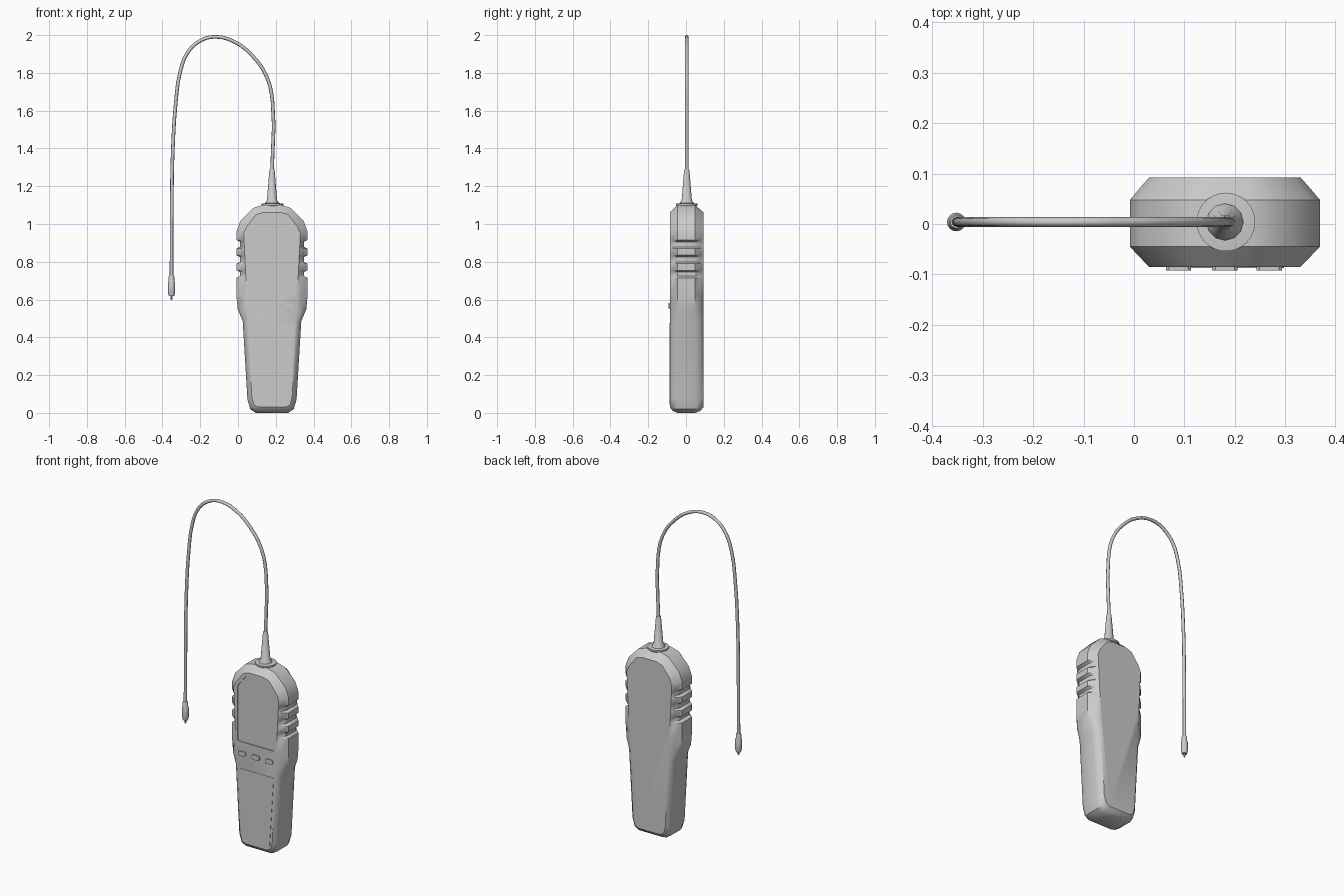
import bpy, bmesh, math

if "Cube" in bpy.data.objects:
    bpy.data.objects.remove(bpy.data.objects["Cube"])

CX = 0.18          # centre line of the handset
Y_FRONT, Y_BACK = -0.085, 0.092


def finish(name, bm, angle=32):
    bmesh.ops.recalc_face_normals(bm, faces=bm.faces[:])
    me = bpy.data.meshes.new(name)
    bm.to_mesh(me)
    bm.free()
    ob = bpy.data.objects.new(name, me)
    bpy.context.collection.objects.link(ob)
    bpy.ops.object.select_all(action='DESELECT')
    ob.select_set(True)
    bpy.context.view_layer.objects.active = ob
    if angle:
        bpy.ops.object.shade_smooth_by_angle(angle=math.radians(angle))
    return ob


def mirror(half):
    """Closed outline from its right half (half width, z), bottom to top."""
    return [(CX + w, z) for w, z in half] + [(CX - w, z) for w, z in reversed(half)]


def loft(bm, rings):
    loops = [[bm.verts.new(p) for p in r] for r in rings]
    n = len(loops[0])
    for a, b in zip(loops, loops[1:]):
        for i in range(n):
            j = (i + 1) % n
            bm.faces.new((a[i], a[j], b[j], b[i]))
    bm.faces.new(loops[0])
    bm.faces.new(loops[-1])


def plate(name, outline, y0, y1, angle=None):
    bm = bmesh.new()
    loft(bm, [[(x, y, z) for x, z in outline] for y in (y0, y1)])
    return finish(name, bm, angle)


def lathe(name, cx, cy, profile, sides):
    bm = bmesh.new()
    loft(bm, [[(cx + r * math.cos(2 * math.pi * i / sides),
                cy + r * math.sin(2 * math.pi * i / sides), z)
               for i in range(sides)] for r, z in profile])
    return finish(name, bm, 35)


# Body outline: wide side wall and the straighter front/back face edge
side = [(0.085, 0.0), (0.115, 0.02), (0.13, 0.07), (0.155, 0.485),
        (0.182, 0.55), (0.188, 0.62)]
for lo, hi in ((0.72, 0.75), (0.795, 0.83), (0.875, 0.91)):   # grip notches
    side += [(0.188, lo - 0.005), (0.17, lo + 0.004), (0.17, hi - 0.004), (0.188, hi + 0.005)]
side += [(0.188, 0.96), (0.168, 1.015), (0.1, 1.085), (0.05, 1.10)]
face = [(0.07, 0.03), (0.095, 0.042), (0.107, 0.085)]
face += [(0.105 + 0.05 * (z - 0.05), z) for w, z in side[3:-4]]
face += [(0.15, 0.95), (0.135, 0.985), (0.085, 1.05), (0.045, 1.062)]


def ring(y, t_low, t_high):
    half = []
    for (w, z), (fw, fz) in zip(side, face):
        t = t_low if z < 0.6 else t_high
        half.append((w + (fw - w) * t, z + (fz - z) * t))
    return [(x, y, z) for x, z in mirror(half)]


bm = bmesh.new()
loft(bm, [ring(Y_FRONT, 1, 1), ring(-0.07, 0.35, 0.62), ring(-0.045, 0, 0),
          ring(0.048, 0, 0), ring(0.076, 0.35, 0.62), ring(Y_BACK, 1, 1)])
body = finish("body", bm)

# Recessed display window
cutter = plate("window_cutter", mirror([(0.113, 0.635), (0.122, 0.639), (0.125, 0.648),
                                        (0.125, 0.955), (0.117, 0.975), (0.07, 1.034),
                                        (0.055, 1.04)]), -0.12, Y_FRONT + 0.006)
cutter.hide_render = True
cut = body.modifiers.new("window", 'BOOLEAN')
cut.operation, cut.solver, cut.object = 'DIFFERENCE', 'EXACT', cutter
bpy.context.view_layer.objects.active = body
bpy.ops.object.modifier_apply(modifier=cut.name)
bpy.data.objects.remove(cutter)

# Lower label panel, almost flush
plate("lower_panel", mirror([(0.08, 0.045), (0.09, 0.055), (0.117, 0.465), (0.112, 0.475)]),
      Y_FRONT - 0.002, Y_FRONT + 0.01)

# Three buttons
for i, x in enumerate((0.088, 0.18, 0.268)):
    w, h, c, z = 0.025, 0.014, 0.006, 0.567
    pts = [(x - w + c, z - h), (x + w - c, z - h), (x + w, z - h + c), (x + w, z + h - c),
           (x + w - c, z + h), (x - w + c, z + h), (x - w, z + h - c), (x - w, z - h + c)]
    plate(f"button_{i + 1}", pts, -0.092, Y_FRONT + 0.01)

# Collar and strain relief on top
YC = 0.004
lathe("collar", CX + 0.002, YC, [(0.035, 1.07), (0.05, 1.092), (0.058, 1.099),
                                 (0.058, 1.108), (0.038, 1.11)], 32)
lathe("strain_relief", CX, YC, [(0.038, 1.10), (0.036, 1.114), (0.027, 1.125),
                                (0.014, 1.285), (0.011, 1.292)], 12)

# Bent gooseneck probe
path = [(0.18, 1.28), (0.183, 1.645), (0.152, 1.78), (0.077, 1.89), (-0.02, 1.965),
        (-0.12, 1.991), (-0.2, 1.97), (-0.265, 1.91), (-0.305, 1.81), (-0.33, 1.635),
        (-0.345, 1.395), (-0.35, 1.18), (-0.352, 0.71)]
cu = bpy.data.curves.new("gooseneck", 'CURVE')
cu.dimensions = '3D'
cu.bevel_depth, cu.bevel_resolution, cu.resolution_u = 0.0095, 2, 3
cu.use_fill_caps = True
sp = cu.splines.new('BEZIER')
sp.bezier_points.add(len(path) - 1)
for p, (x, z) in zip(sp.bezier_points, path):
    p.co = (x, YC, z)
    p.handle_left_type = p.handle_right_type = 'AUTO'
bpy.context.collection.objects.link(bpy.data.objects.new("gooseneck", cu))

# Sensor tip and its pin
lathe("sensor_tip", -0.352, YC, [(0.012, 0.728), (0.015, 0.722), (0.015, 0.698),
                                 (0.0185, 0.69), (0.0185, 0.635), (0.014, 0.618)], 16)
lathe("sensor_pin", -0.352, YC, [(0.005, 0.63), (0.005, 0.602), (0.003, 0.597)], 10)
